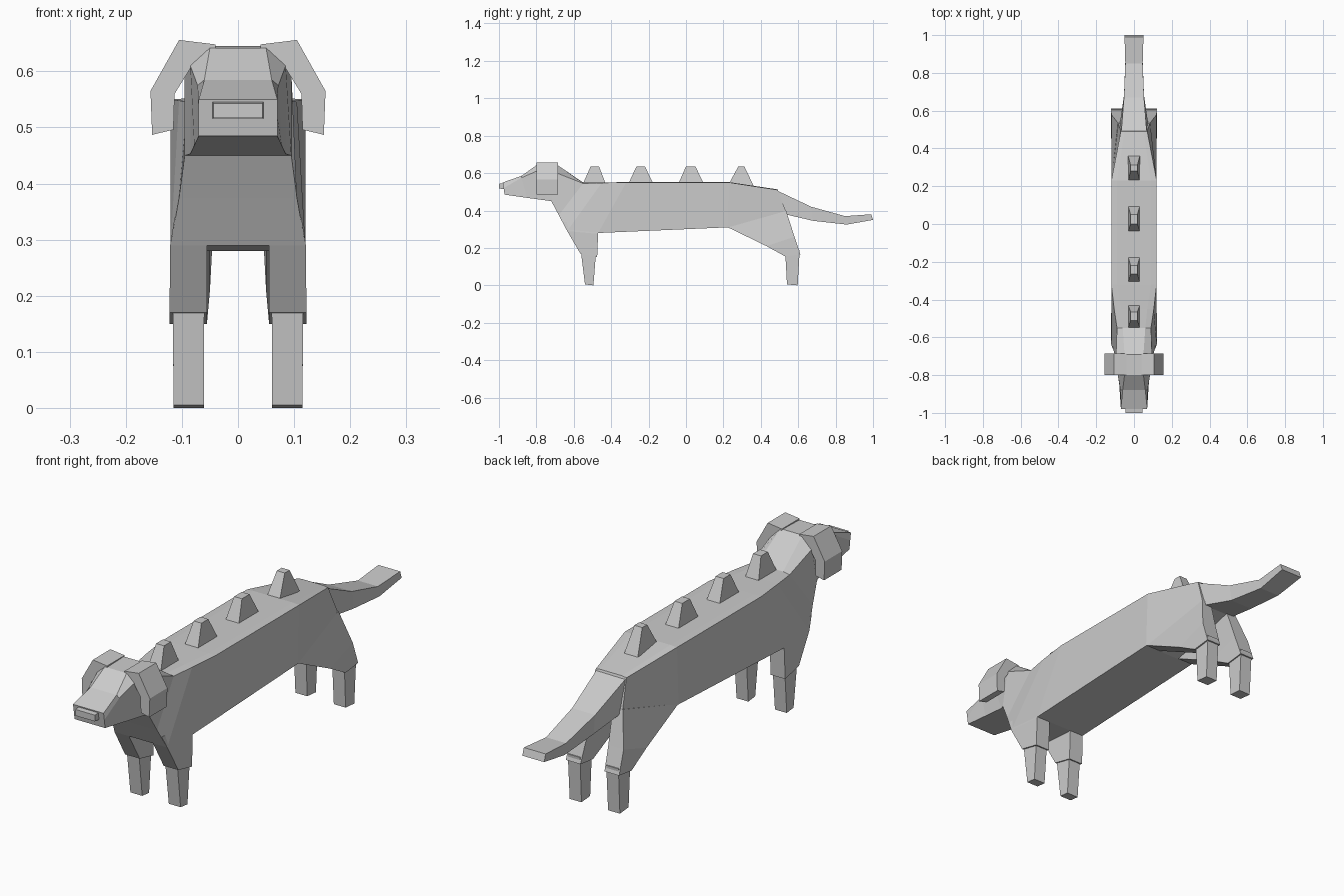
import bpy, bmesh

if "Cube" in bpy.data.objects:
    bpy.data.objects.remove(bpy.data.objects["Cube"])


def loft(name, rings, mirror=False):
    """Skin a list of equal-length point rings, with flat end caps."""
    bm = bmesh.new()
    loops = [[bm.verts.new(p) for p in ring] for ring in rings]
    n = len(loops[0])
    for a, b in zip(loops, loops[1:]):
        for i in range(n):
            j = (i + 1) % n
            bm.faces.new((a[i], a[j], b[j], b[i]))
    bm.faces.new(loops[0][::-1])
    bm.faces.new(loops[-1])
    bmesh.ops.recalc_face_normals(bm, faces=bm.faces[:])
    mesh = bpy.data.meshes.new(name)
    bm.to_mesh(mesh)
    bm.free()
    ob = bpy.data.objects.new(name, mesh)
    bpy.context.collection.objects.link(ob)
    if mirror:
        m = ob.modifiers.new("mirror", 'MIRROR')
        m.use_bisect_axis[0] = False
        m.use_mirror_merge = False
    return ob


def section(*levels):
    """Symmetric ring from (y, z, half width) levels, top to bottom."""
    return ([(w, y, z) for y, z, w in levels]
            + [(-w, y, z) for y, z, w in reversed(levels)])


def leg_ring(front, back, x0, x1):
    """Leg cross-section between front and back (y, z) points."""
    return [(x0, *front), (x1, *front), (x1, *back), (x0, *back)]


# Head, neck and torso as one skin from muzzle to rump
loft("body", [
    section((-.98, .55, .07), (-.975, .52, .07), (-.97, .485, .07)),
    section((-.88, .585, .06), (-.88, .575, .072), (-.85, .468, .078)),
    section((-.80, .642, .05), (-.80, .61, .085), (-.74, .453, .085)),
    section((-.69, .645, .05), (-.69, .60, .095), (-.72, .45, .095)),
    section((-.55, .55, .06), (-.55, .545, .09), (-.68, .375, .105)),
    section((-.45, .55, .07), (-.45, .548, .105), (-.635, .29, .12)),
    section((-.32, .552, .09), (-.32, .55, .12), (-.47, .28, .12)),
    section((.23, .552, .09), (.23, .55, .12), (.22, .31, .12)),
    section((.49, .513, .05), (.49, .51, .07), (.54, .38, .085)),
])

# Nose plate
loft("nose", [
    section((-1.0, .543, .044), (-1.0, .517, .044)),
    section((-.96, .547, .046), (-.96, .515, .046)),
])

# Tail
loft("tail", [
    section((.48, .51, .068), (.53, .38, .075)),
    section((.67, .42, .053), (.68, .345, .053)),
    section((.85, .37, .046), (.86, .325, .046)),
    section((.99, .38, .05), (1.0, .35, .05)),
])

# Folded ears
ear = [(.04, .648), (.105, .656), (.156, .565), (.153, .487),
       (.115, .496), (.113, .56), (.082, .61), (.04, .60)]
loft("ear", [[(x, y, z) for x, z in ear] for y in (-.80, -.685)], mirror=True)

# Front legs
loft("front_upper_leg", [
    leg_ring((-.66, .34), (-.47, .34), .06, .113),
    leg_ring((-.635, .29), (-.47, .275), .055, .121),
    leg_ring((-.565, .17), (-.475, .15), .055, .122),
], mirror=True)
loft("front_lower_leg", [
    leg_ring((-.563, .19), (-.48, .19), .06, .116),
    leg_ring((-.54, .005), (-.495, 0), .061, .115),
], mirror=True)

# Hind legs
loft("thigh", [
    leg_ring((.22, .312), (.535, .40), .05, .119)[:2]
    + [(.085, .535, .40), (.04, .535, .40)],
    leg_ring((.43, .21), (.58, .26), .05, .12),
    leg_ring((.53, .155), (.612, .165), .055, .122),
], mirror=True)
loft("hind_lower_leg", [
    leg_ring((.53, .19), (.608, .19), .06, .116),
    leg_ring((.54, .005), (.597, 0), .061, .115),
], mirror=True)

# Row of blunt spikes along the back
for i, (b0, b1, t0, t1) in enumerate([
        (-.55, -.43, -.51, -.465), (-.307, -.175, -.265, -.22),
        (-.04, .095, .0, .05), (.225, .36, .28, .312)]):
    loft(f"back_spike_{i + 1}", [
        [(-w, y0, z), (w, y0, z), (w, y1, z), (-w, y1, z)]
        for y0, y1, z, w in ((b0, b1, .545 if i < 3 else .535, .031), (t0, t1, .636, .018))])
